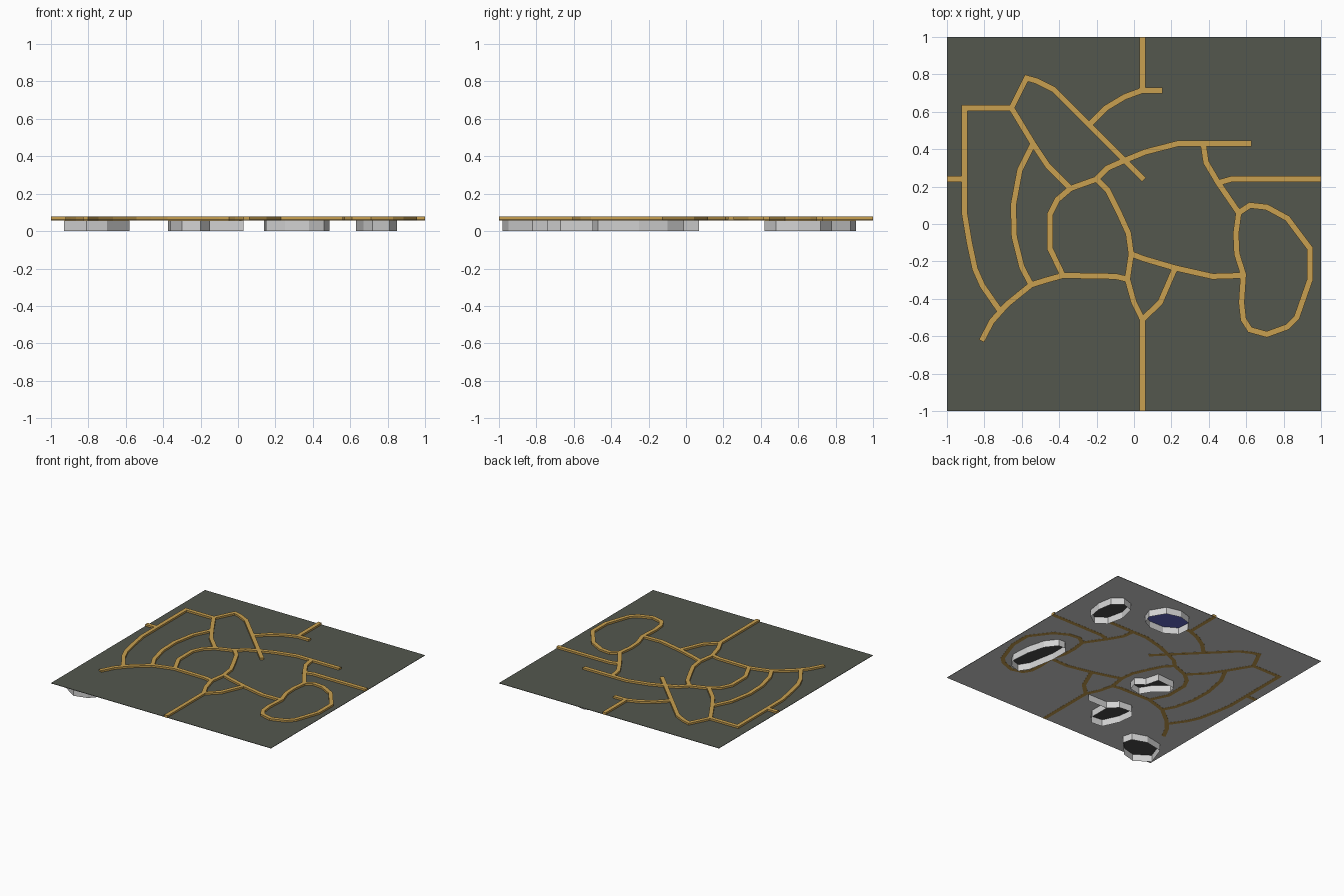
import bpy, bmesh
from mathutils import Vector

if "Cube" in bpy.data.objects:
    bpy.data.objects.remove(bpy.data.objects["Cube"])


def material(name, rgb):
    m = bpy.data.materials.new(name)
    m.diffuse_color = (*rgb, 1)
    m.use_nodes = True
    m.node_tree.nodes["Principled BSDF"].inputs["Base Color"].default_value = m.diffuse_color
    return m


DARK = material("dark olive grey", (0.087, 0.095, 0.076))
LIGHT = material("light grey", (0.65, 0.65, 0.65))
GOLD = material("gold", (0.58, 0.35, 0.08))
BLUE = material("blue", (0.13, 0.15, 0.60))
BLACK = material("charcoal", (0.075, 0.075, 0.075))

WALL_TOP, FLOOR_LOW, FLOOR_TOP = 0.056, 0.059, 0.062
PATH_LOW, PATH_TOP, HALF = 0.058, 0.077, 0.016


def finish(name, bm, *mats):
    me = bpy.data.meshes.new(name)
    bm.to_mesh(me)
    bm.free()
    for m in mats:
        me.materials.append(m)
    ob = bpy.data.objects.new(name, me)
    bpy.context.collection.objects.link(ob)
    return ob


def path(name, pts, closed=False):
    """Raised rectangular strip with mitred corners along a polyline."""
    pts = [Vector(p) for p in pts]
    n = len(pts)
    bm = bmesh.new()
    rings = []
    for i, p in enumerate(pts):
        a = pts[i - 1] if (i or closed) else None
        b = pts[(i + 1) % n] if (i < n - 1 or closed) else None
        d1 = (p - a).normalized() if a else (b - p).normalized()
        d2 = (b - p).normalized() if b else d1
        n1, n2 = Vector((-d1.y, d1.x)), Vector((-d2.y, d2.x))
        m = (n1 + n2).normalized()
        off = m * HALF / max(m.dot(n1), 0.55)
        if max(abs(p.x), abs(p.y)) < 0.99:      # small overlap at free ends
            if a is None:
                p = p - d1 * 0.012
            if b is None:
                p = p + d2 * 0.012
        rings.append([bm.verts.new((*(p + s * off), z)) for s, z in
                      ((1, PATH_LOW), (-1, PATH_LOW), (-1, PATH_TOP), (1, PATH_TOP))])
    for i in range(n if closed else n - 1):
        r, q = rings[i], rings[(i + 1) % n]
        for k in range(4):
            bm.faces.new((r[k], r[(k + 1) % 4], q[(k + 1) % 4], q[k]))
    if not closed:
        bm.faces.new(rings[0])
        bm.faces.new(rings[-1])
    bmesh.ops.recalc_face_normals(bm, faces=bm.faces)
    finish(name, bm, GOLD)


def basin(name, pts, fill):
    """Thin wall ring hanging below the floor, closed by a coloured panel."""
    bm = bmesh.new()
    lo = [bm.verts.new((x, y, 0)) for x, y in pts]
    hi = [bm.verts.new((x, y, WALL_TOP)) for x, y in pts]
    n = len(pts)
    for i in range(n):
        j = (i + 1) % n
        bm.faces.new((lo[i], lo[j], hi[j], hi[i]))
    panel = bm.faces.new(hi)
    bmesh.ops.recalc_face_normals(bm, faces=bm.faces)
    panel.material_index = 1
    finish(name, bm, LIGHT, fill)


# floor: dark on top, light underneath
bm = bmesh.new()
bmesh.ops.create_cube(bm, size=1)
for v in bm.verts:
    v.co = (v.co.x * 2, v.co.y * 2, FLOOR_TOP if v.co.z > 0 else FLOOR_LOW)
for f in bm.faces:
    f.material_index = 1 if f.normal.z < -0.5 else 0
finish("floor", bm, DARK, LIGHT)

# raised paths
path("north_path", [(.045, 1), (.045, .715)])
path("north_branch", [(.14, .715), (.045, .715), (-.05, .68), (-.15, .62), (-.235, .535)])
path("west_path", [(-1, .24), (-.905, .24)])
path("west_loop", [(-.655, .62), (-.905, .62), (-.905, .05), (-.88, -.1), (-.85, -.24),
                   (-.81, -.33), (-.72, -.46)])
path("southwest_path", [(-.81, -.615), (-.76, -.52), (-.68, -.43), (-.55, -.325), (-.47, -.3),
                        (-.38, -.275), (-.1, -.28), (-.035, -.295)])
path("northwest_loop", [(.045, .245), (-.06, .35), (-.43, .72), (-.52, .765),
                        (-.575, .78), (-.655, .62), (-.54, .43), (-.46, .31), (-.34, .19)])
path("centre_west_curve", [(-.34, .19), (-.41, .13), (-.45, .05), (-.45, -.13), (-.38, -.275)])
path("inner_west_curve", [(-.54, .43), (-.61, .29), (-.645, .1), (-.64, -.07), (-.6, -.23),
                          (-.55, -.325)])
path("centre_south_path", [(-.34, .19), (-.2, .24), (-.14, .18), (-.08, .06), (-.03, -.05),
                           (-.015, -.16), (-.035, -.295), (0, -.42), (.045, -.51), (.045, -1)])
path("northeast_path", [(-.2, .24), (-.14, .3), (-.05, .34), (.06, .385), (.235, .43), (.615, .43)])
path("east_link", [(.37, .43), (.385, .33), (.45, .22), (.56, .06)])
path("east_path", [(.45, .22), (.52, .24), (1, .24)])
path("kidney_loop", [(.56, .06), (.62, .1), (.71, .09), (.82, .03), (.94, -.13), (.94, -.3),
                     (.87, -.5), (.82, -.55), (.71, -.59), (.62, -.565), (.585, -.51),
                     (.575, -.42), (.585, -.27), (.55, -.16), (.545, -.05)], closed=True)
path("centre_east_path", [(-.015, -.16), (.05, -.185), (.22, -.235), (.42, -.28), (.585, -.275)])
path("south_branch", [(.22, -.235), (.14, -.42), (.045, -.51)])

# walled basins under the floor
basin("northeast_basin", [(.83, .48), (.74, .42), (.66, .48), (.63, .61), (.66, .75), (.75, .78),
                          (.83, .72), (.85, .6)], BLACK)
basin("blue_basin", [(.49, .76), (.46, .68), (.38, .64), (.25, .64), (.15, .7), (.14, .8),
                     (.2, .88), (.3, .91), (.42, .88)], BLUE)
basin("kidney_basin", [(.81, -.47), (.72, -.5), (.67, -.42), (.63, -.2), (.63, -.05), (.67, -.01),
                       (.73, -.01), (.8, -.1), (.84, -.25), (.85, -.4)], BLACK)
basin("centre_basin", [(-.08, -.09), (-.1, -.16), (-.2, -.18), (-.25, -.1), (-.36, 0),
                       (-.34, .06), (-.18, .07), (-.15, -.04)], BLACK)
basin("south_basin", [(-.15, -.5), (-.15, -.67), (-.2, -.74), (-.3, -.73), (-.36, -.6),
                      (-.375, -.47), (-.33, -.42), (-.22, -.43)], BLACK)
basin("southwest_basin", [(-.93, -.9), (-.81, -.98), (-.7, -.95), (-.58, -.82), (-.6, -.74),
                          (-.72, -.7), (-.87, -.73)], BLACK)

# short wall leaving the south basin
bm = bmesh.new()
bm.faces.new([bm.verts.new((x, -.5, z)) for x, z in
              ((-.15, 0), (.03, 0), (.03, WALL_TOP), (-.15, WALL_TOP))])
finish("side_wall", bm, LIGHT)
